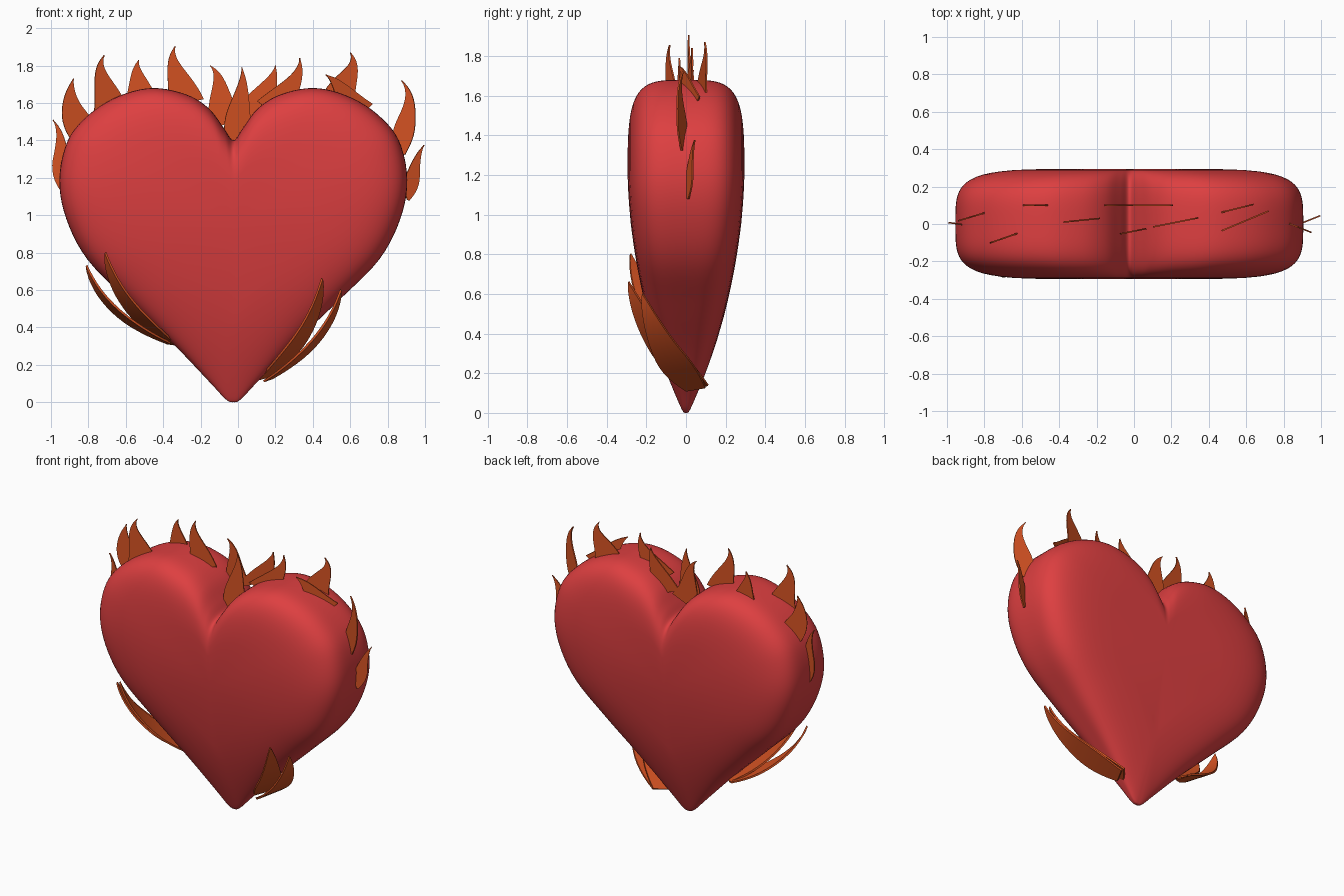
import bpy, bmesh, math
from mathutils import Vector
from mathutils.geometry import interpolate_bezier

old = bpy.data.objects.get("Cube")
if old:
    bpy.data.objects.remove(old, do_unlink=True)


def material(name, rgb):
    m = bpy.data.materials.new(name)
    m.use_nodes = True
    m.diffuse_color = (*rgb, 1)
    b = m.node_tree.nodes["Principled BSDF"]
    b.inputs["Base Color"].default_value = (*rgb, 1)
    b.inputs["Roughness"].default_value = 0.6
    return m


red = material("heart red", (0.73, 0.05, 0.052))
orange = material("flame orange", (0.66, 0.085, 0.016))


def finish(bm, name, mat, angle):
    bmesh.ops.recalc_face_normals(bm, faces=bm.faces)
    mesh = bpy.data.meshes.new(name)
    bm.to_mesh(mesh)
    bm.free()
    ob = bpy.data.objects.new(name, mesh)
    bpy.context.collection.objects.link(ob)
    mesh.materials.append(mat)
    bpy.ops.object.select_all(action='DESELECT')
    ob.select_set(True)
    bpy.context.view_layer.objects.active = ob
    bpy.ops.object.shade_smooth_by_angle(angle=math.radians(angle))
    return ob


# Heart outline: one half from tip to cleft, smoothed, then mirrored
half = [(0, 0), (.04, .015), (.12, .1), (.31, .3), (.565, .545), (.78, .763),
        (.893, .98), (.93, 1.19), (.885, 1.4), (.77, 1.54), (.61, 1.638),
        (.43, 1.68), (.25, 1.645), (.13, 1.57), (.05, 1.465), (0, 1.4)]
pts = [Vector(p) for p in half]
ext = [Vector((-.04, .015))] + pts + [Vector((-.05, 1.465))]
right = []
for i in range(1, len(ext) - 2):
    a, b, c, d = ext[i - 1:i + 3]
    for k in range(5):
        t = k / 5
        right.append(b + (c - a) * t / 2 + (a * 2 - b * 5 + c * 4 - d) * t * t / 2
                     + (b * 3 - a - c * 3 + d) * t ** 3 / 2)
right.append(pts[-1])
outline = right + [Vector((-p.x, p.y)) for p in reversed(right[1:-1])]
CX, CZ = -0.025, 0.95


def depth(z):
    return 0.03 + 0.266 * (1 - max(0, 1 - z / 1.25) ** 1.9)


# Heart body: scaled outline rings from the front pole to the back pole
bm = bmesh.new()
rings = []
STEPS = 40
for j in range(1, STEPS):
    c = math.sin(math.pi * (j / STEPS - 0.5))
    s = (1 - c ** 4) ** (1 / 6)
    ring = []
    for p in outline:
        z = CZ + s * (p.y - CZ)
        ring.append(bm.verts.new((CX + s * p.x, depth(z) * c, z)))
    rings.append(ring)
n = len(outline)
for r, q in zip(rings, rings[1:]):
    for i in range(n):
        bm.faces.new((r[i], r[(i + 1) % n], q[(i + 1) % n], q[i]))
for ring, sign in ((rings[0], -1), (rings[-1], 1)):
    pole = bm.verts.new((CX, sign * depth(CZ), CZ))
    for i in range(n):
        bm.faces.new((ring[i], ring[(i + 1) % n], pole))
finish(bm, "heart_body", red, 60)


# Flame: tapering blade along a curved spine, lying across the given normal
def flame(name, base, tip, width, normal, bow=0.0, curl=0.0, root=1.0,
          lift=0.0, thick=0.008, power=1.1):
    base, tip, nrm = Vector(base), Vector(tip), Vector(normal).normalized()
    side = nrm.cross(tip - base).normalized()
    p1 = base.lerp(tip, .4) + side * bow + nrm * lift
    p2 = base.lerp(tip, .75) + side * curl + nrm * lift
    spine = interpolate_bezier(base, p1, p2, tip, 17)
    bm = bmesh.new()
    rows = []
    for i, p in enumerate(spine):
        t = i / 16
        tangent = spine[min(i + 1, 16)] - spine[max(i - 1, 0)]
        s = nrm.cross(tangent).normalized()
        swell = root + (1 - root) * math.sin(math.pi / 2 * min(1, t / .4))
        w = max(width / 2 * swell * (1 - t) ** power, .002)
        rows.append([bm.verts.new(p + s * w * a + nrm * thick / 2 * b)
                     for a, b in ((-1, -1), (1, -1), (1, 1), (-1, 1))])
    for r, q in zip(rows, rows[1:]):
        for k in range(4):
            bm.faces.new((r[k], r[(k + 1) % 4], q[(k + 1) % 4], q[k]))
    bm.faces.new(rows[0])
    bm.faces.new(rows[-1])
    return finish(bm, name, orange, 30)


# Upper flames: base x, z, tip x, z, width, y, slope in plan, bow, curl, root
# Positive bow and curl push the spine towards +x
upper = [
    (-.94, 1.13, -.99, 1.51, .15, .0, -.15, .0, .06, .1),
    (-.83, 1.45, -.88, 1.73, .20, .05, .3, -.06, -.04, .8),
    (-.68, 1.55, -.715, 1.855, .20, -.07, .35, .0, -.07, 1),
    (-.52, 1.62, -.53, 1.83, .17, .1, .0, .0, -.03, 1),
    (-.28, 1.6, -.335, 1.905, .20, .02, .1, .0, -.06, 1),
    (-.06, 1.49, -.15, 1.80, .20, .1, .0, -.02, .06, 1),
    (-.01, 1.4, .02, 1.79, .20, -.04, .2, -.01, .03, .6),
    (.08, 1.52, .20, 1.80, .22, .1, .0, .0, .03, 1),
    (.18, 1.55, .33, 1.84, .20, .0, .2, .02, .06, 1),
    (.65, 1.53, .47, 1.75, .20, .04, .42, .0, .03, 1),
    (.54, 1.62, .60, 1.87, .19, .08, .25, .0, .07, 1),
    (.86, 1.33, .875, 1.72, .18, -.01, -.4, .02, .10, .4),
    (.91, 1.08, .995, 1.375, .13, .01, .4, -.01, -.03, .1),
]
for i, (bx, bz, tx, tz, w, y, slope, bow, curl, root) in enumerate(upper):
    flame(f"upper_flame_{i + 1}", (bx, y, bz), (tx, y + slope * (tx - bx), tz),
          w, (-slope, 1, 0), bow, curl, root)

# Lower flames: pairs of broad blades hugging the underside on each flank
lower = [
    ("left_lower_flame_inner", (.14, .07, .13), (.45, -.29, .66), (.6, -.35, -.6)),
    ("left_lower_flame_outer", (.16, .05, .12), (.55, -.22, .60), (.65, -.2, -.65)),
    ("right_lower_flame_inner", (-.35, .02, .31), (-.71, -.28, .80), (-.6, -.35, -.65)),
    ("right_lower_flame_outer", (-.38, .03, .32), (-.81, -.17, .73), (-.6, -.2, -.7)),
]
for name, base, tip, nrm in lower:
    flame(name, base, tip, .24, nrm, root=.45, lift=.09, thick=.012, power=.75)
